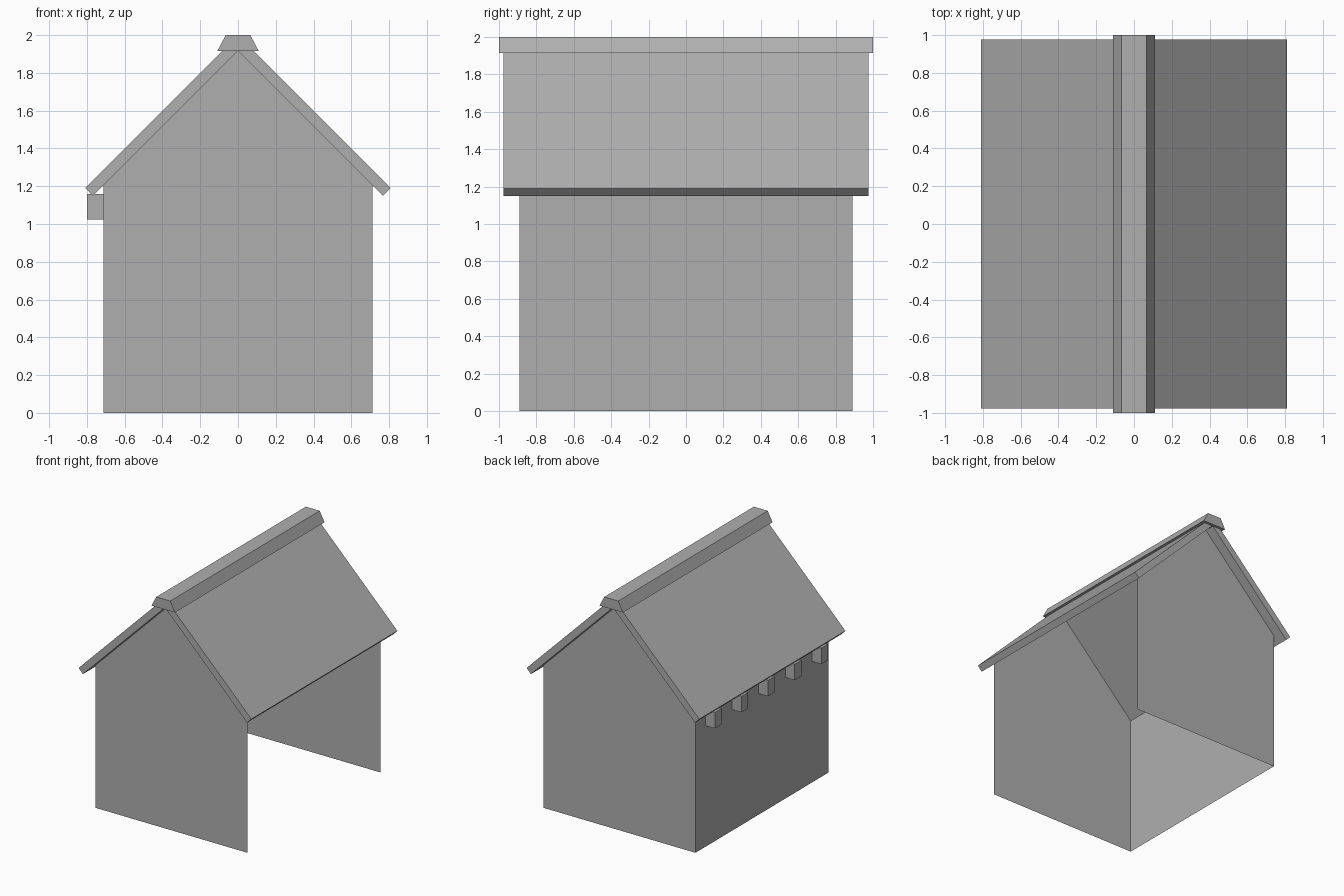
import bpy

if "Cube" in bpy.data.objects:
    bpy.data.objects.remove(bpy.data.objects["Cube"])

WX, WY = 0.712, 0.89      # wall half width and half depth
APEX = 1.918              # underside of the roof at the ridge
EAVE = APEX - WX          # wall height under the 45 degree roof

grey = bpy.data.materials.new("grey")
grey.diffuse_color = (0.43, 0.43, 0.43, 1)
grey.use_nodes = True
grey.node_tree.nodes["Principled BSDF"].inputs["Base Color"].default_value = grey.diffuse_color


def make(name, verts, faces):
    mesh = bpy.data.meshes.new(name)
    mesh.from_pydata(verts, [], faces)
    mesh.materials.append(grey)
    mesh.update()
    obj = bpy.data.objects.new(name, mesh)
    bpy.context.collection.objects.link(obj)
    return obj


def extrude_y(name, profile, y0, y1):
    """Closed prism from an (x, z) profile, counter-clockwise seen from the front."""
    n = len(profile)
    verts = [(x, y, z) for y in (y0, y1) for x, z in profile]
    faces = [tuple(range(n)), tuple(reversed(range(n, 2 * n)))]
    faces += [(i, i + n, (i + 1) % n + n, (i + 1) % n) for i in range(n)]
    return make(name, verts, faces)


# Thin walls: two gables and the left side; right side and floor are open
gable = [(-WX, 0), (WX, 0), (WX, EAVE), (0, APEX), (-WX, EAVE)]
make("walls", [(x, y, z) for y in (-WY, WY) for x, z in gable],
     [(0, 1, 2, 3, 4), (9, 8, 7, 6, 5), (0, 4, 9, 5)])

# Roof: two slopes as one chevron profile
roof = [(0, APEX), (0.768, 1.15), (0.809, 1.191), (0, 2.0), (-0.809, 1.191), (-0.768, 1.15)]
extrude_y("roof", roof, -0.977, 0.977)

# Ridge cap
extrude_y("ridge_cap", [(-0.11, 1.915), (0.11, 1.915), (0.065, 2.0), (-0.065, 2.0)], -1, 1)

# Rafter blocks under the left eave
block = [(-0.8, 1.025), (-WX, 1.025), (-WX, 1.16), (-0.8, 1.16)]
for i in range(5):
    y = (i - 2) * 0.356
    extrude_y(f"rafter_block_{i + 1}", block, y - 0.044, y + 0.044)
